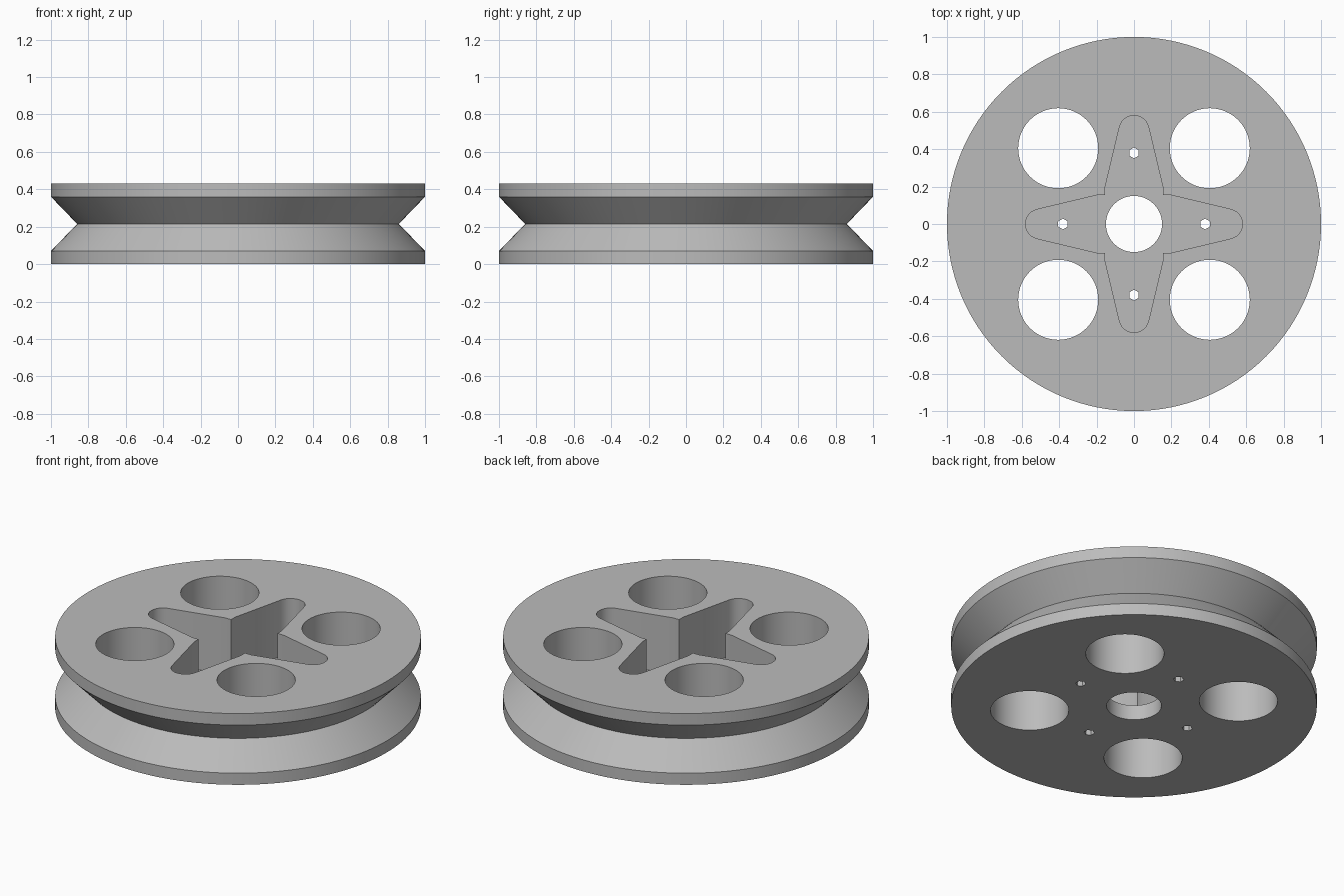
import bpy, bmesh, math
from mathutils import Matrix, Vector

cube = bpy.data.objects.get("Cube")
if cube:
    bpy.data.objects.remove(cube, do_unlink=True)

HEIGHT, FLOOR = 0.43, 0.09

grey = bpy.data.materials.new("plain grey")
grey.use_nodes = True
colour = (0.5, 0.5, 0.5, 1)
grey.diffuse_color = colour
grey.node_tree.nodes["Principled BSDF"].inputs["Base Color"].default_value = colour


def make_object(name, bm):
    bmesh.ops.recalc_face_normals(bm, faces=bm.faces)
    mesh = bpy.data.meshes.new(name)
    bm.to_mesh(mesh)
    bm.free()
    mesh.materials.append(grey)
    obj = bpy.data.objects.new(name, mesh)
    bpy.context.collection.objects.link(obj)
    return obj


def circle(radius, count, centre=(0, 0), turn=0):
    steps = [turn + math.tau * i / count for i in range(count)]
    return [(centre[0] + radius * math.cos(a), centre[1] + radius * math.sin(a)) for a in steps]


def loft(name, rings):
    """Closed solid through rings of (outline, z)."""
    bm = bmesh.new()
    loops = [[bm.verts.new((x, y, z)) for x, y in pts] for pts, z in rings]
    for low, high in zip(loops, loops[1:]):
        for i in range(len(low)):
            bm.faces.new((low[i - 1], low[i], high[i], high[i - 1]))
    bm.faces.new(loops[0])
    bm.faces.new(loops[-1])
    return make_object(name, bm)


def cut(target, outline, bottom):
    cutter = loft("cutter", [(outline, bottom), (outline, HEIGHT + 0.1)])
    cutter.hide_render = True
    mod = target.modifiers.new("cut", 'BOOLEAN')
    mod.operation = 'DIFFERENCE'
    mod.solver = 'EXACT'
    mod.object = cutter
    bpy.context.view_layer.objects.active = target
    bpy.ops.object.modifier_apply(modifier=mod.name)
    bpy.data.objects.remove(cutter, do_unlink=True)


# Pulley wheel with a V groove
profile = [(1, 0), (1, 0.07), (0.86, 0.215), (1, 0.36), (1, HEIGHT)]
wheel = loft("pulley_wheel", [(circle(r, 128), z) for r, z in profile])

# Cross-shaped pocket: four tapered arms with round tips
half, tip_x, tip_r, slope = 0.155, 0.5, 0.08, math.radians(77)
arm = [(half, -half), (0.195, -half)]
for i in range(13):
    a = -slope + 2 * slope * i / 12
    arm.append((tip_x + tip_r * math.cos(a), tip_r * math.sin(a)))
arm.append((0.195, half))
pocket = []
for k in range(4):
    turn = Matrix.Rotation(k * math.pi / 2, 2)
    pocket += [tuple(turn @ Vector(p)) for p in arm]
cut(wheel, pocket, FLOOR)

# Shaft hole, large lightening holes and small screw holes
cut(wheel, circle(0.15, 48), -0.1)
for k in range(4):
    a = k * math.pi / 2
    b = a + math.pi / 4
    cut(wheel, circle(0.214, 64, (0.573 * math.cos(b), 0.573 * math.sin(b))), -0.1)
    cut(wheel, circle(0.029, 6, (0.38 * math.cos(a), 0.38 * math.sin(a)), math.pi / 2), -0.1)

# Smooth curved walls, sharp rims
bpy.ops.object.select_all(action='DESELECT')
wheel.select_set(True)
bpy.context.view_layer.objects.active = wheel
bpy.ops.object.shade_smooth_by_angle(angle=math.radians(30))
